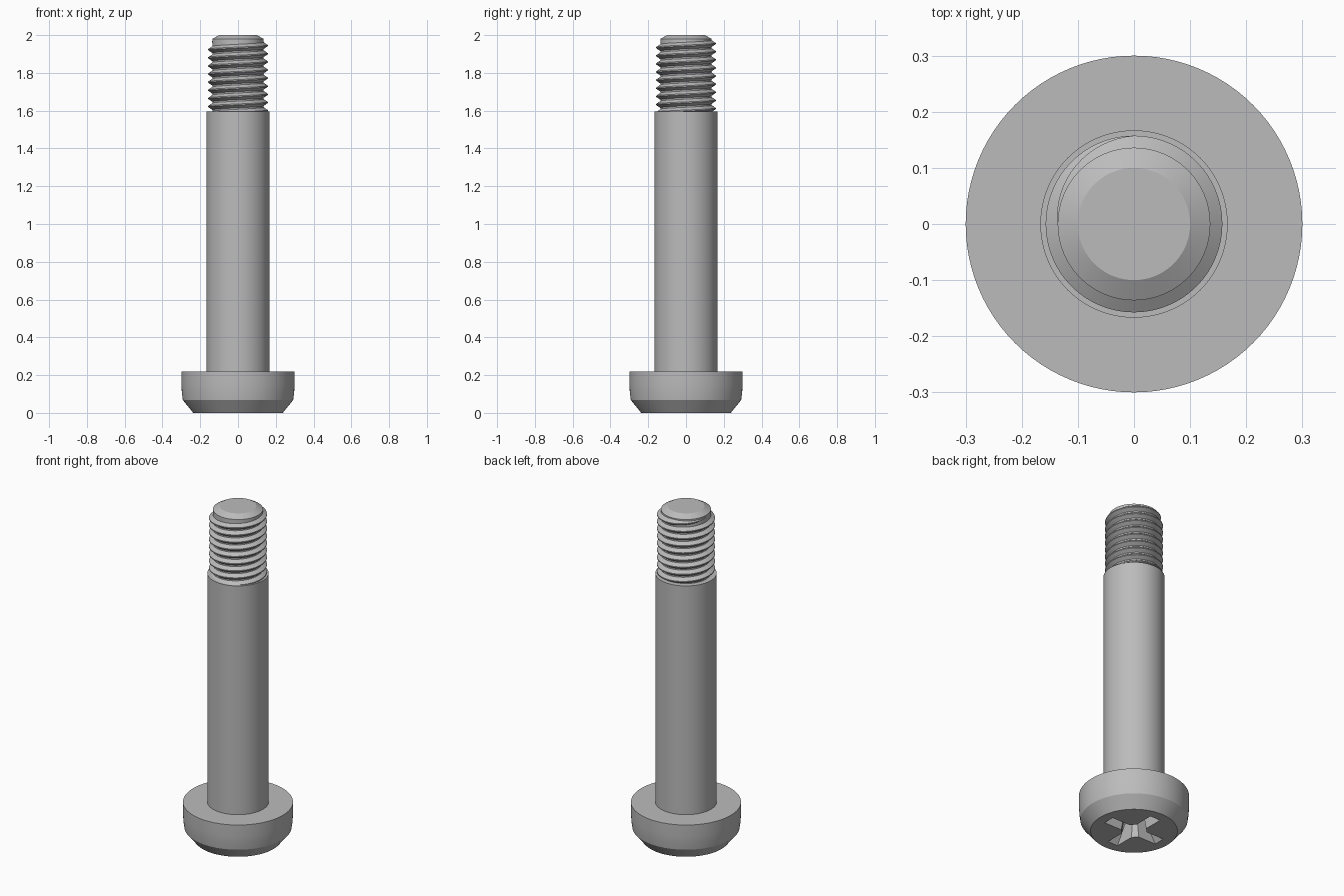
import bpy, bmesh
from math import cos, sin, pi, radians

if "Cube" in bpy.data.objects:
    bpy.data.objects.remove(bpy.data.objects["Cube"])

steel = bpy.data.materials.new("grey steel")
steel.use_nodes = True
colour = (0.5, 0.5, 0.5, 1)
steel.diffuse_color = colour
steel.node_tree.nodes["Principled BSDF"].inputs["Base Color"].default_value = colour


def loft(name, rings, closed=True):
    """Skin a list of equal-length point rings and cap both ends."""
    bm = bmesh.new()
    loops = [[bm.verts.new(p) for p in ring] for ring in rings]
    n = len(loops[0])
    for a, b in zip(loops, loops[1:]):
        for i in range(n):
            j = (i + 1) % n
            bm.faces.new((a[i], a[j], b[j], b[i]))
    bm.faces.new(loops[0][::-1])
    bm.faces.new(loops[-1])
    bmesh.ops.recalc_face_normals(bm, faces=bm.faces)
    mesh = bpy.data.meshes.new(name)
    bm.to_mesh(mesh)
    bm.free()
    mesh.materials.append(steel)
    obj = bpy.data.objects.new(name, mesh)
    bpy.context.collection.objects.link(obj)
    return obj


def lathe(name, profile, sides=96):
    return loft(name, [[(r * cos(2 * pi * i / sides), r * sin(2 * pi * i / sides), z)
                        for i in range(sides)] for r, z in profile])


def activate(obj):
    bpy.ops.object.select_all(action="DESELECT")
    obj.select_set(True)
    bpy.context.view_layer.objects.active = obj


def cross(length, width, inner, z):
    """Four-armed outline with chamfered inner corners."""
    quarter = [(length, -width), (length, width), (inner, width), (width, inner)]
    ring = []
    for k in range(4):
        c, s = round(cos(k * pi / 2)), round(sin(k * pi / 2))
        ring += [(x * c - y * s, x * s + y * c, z) for x, y in quarter]
    return ring


# Head with its chamfered rim
head = lathe("head", [(0.237, 0), (0.292, 0.068), (0.297, 0.105), (0.3, 0.15), (0.3, 0.22)])

# Tapered cross recess in the underside of the head
cutter = loft("recess_cutter", [cross(0.184, 0.034, 0.064, -0.004),
                                cross(0.18, 0.034, 0.062, 0),
                                cross(0.09, 0.026, 0.042, 0.13)])
cutter.hide_render = True
cut = head.modifiers.new("recess", "BOOLEAN")
cut.object = cutter
cut.operation = "DIFFERENCE"
cut.solver = "EXACT"
activate(head)
bpy.ops.object.modifier_apply(modifier=cut.name)
bpy.data.objects.remove(cutter)

# Plain shank and the core of the threaded end
shank = lathe("shank", [(0.167, 0.21), (0.167, 1.595)])
CORE, CREST, PITCH = 0.136, 0.157, 0.043
core = lathe("threaded_core", [(CORE, 1.58), (CORE, 1.98), (0.1, 2.0)])

# Right-handed thread, fading out over the last quarter turn
STEPS, TURNS, END_Z = 64, 9, 1.966
total = STEPS * TURNS
sections = []
for i in range(total + 1):
    left = total - i
    angle = pi - 2 * pi * left / STEPS
    z = END_Z - PITCH * left / STEPS
    fade = min(1, left / (STEPS / 4))
    crest = CORE + 0.0005 + (CREST - CORE) * fade
    half = PITCH * (0.1 + 0.36 * fade)
    sections.append([(r * cos(angle), r * sin(angle), z + dz) for r, dz in
                     [(CORE - 0.003, -half), (crest, -0.003),
                      (crest, 0.003), (CORE - 0.003, half)]])
thread = loft("thread", sections)

for obj in (head, shank, core, thread):
    activate(obj)
    bpy.ops.object.shade_smooth_by_angle(angle=radians(25))
